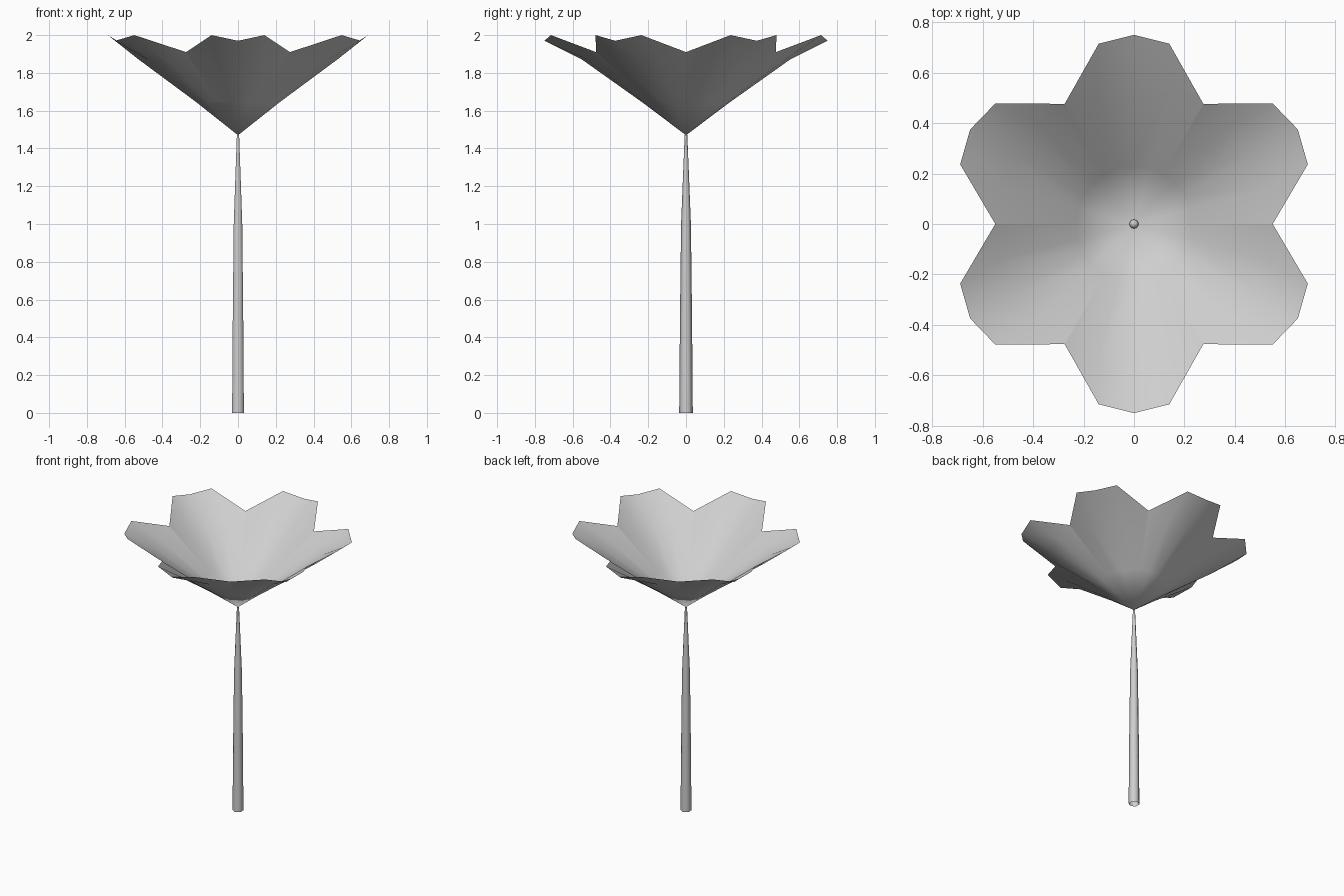
import bpy, bmesh
from math import sin, cos, radians
from mathutils import Matrix, Vector

cube = bpy.data.objects.get("Cube")
if cube:
    bpy.data.objects.remove(cube, do_unlink=True)

grey = bpy.data.materials.new("plain grey")
grey.use_nodes = True
colour = (0.62, 0.62, 0.62, 1)
grey.diffuse_color = colour
grey.node_tree.nodes["Principled BSDF"].inputs["Base Color"].default_value = colour


def finish(bm, name):
    """Turn a bmesh into a smooth grey object."""
    for face in bm.faces:
        face.smooth = True
    mesh = bpy.data.meshes.new(name)
    bm.to_mesh(mesh)
    bm.free()
    mesh.materials.append(grey)
    obj = bpy.data.objects.new(name, mesh)
    bpy.context.collection.objects.link(obj)
    return obj


# Blossom: six cupped petals joined around one pointed base
BASE_Z = 1.47
INNER_R, NOTCH_R = 0.23, 0.55
bm = bmesh.new()


def petal(angle):
    turn = Matrix.Rotation(angle, 3, 'Z')

    def vert(x, y, z):
        return bm.verts.new(turn @ Vector((x, y, z)))

    def arc(r, heights):
        return [vert(r * sin(radians(a)), r * cos(radians(a)), z)
                for a, z in zip((-30, -15, 0, 15, 30), heights)]

    apex = vert(0, 0, BASE_Z)
    inner = arc(INNER_R, (1.655, 1.646, 1.643, 1.646, 1.655))
    outer = arc(NOTCH_R, (1.91, 1.875, 1.87, 1.875, 1.91))
    tip = [vert(-0.14, 0.715, 2), vert(0, 0.75, 1.97), vert(0.14, 0.715, 2)]
    for i in range(4):
        bm.faces.new((apex, inner[i + 1], inner[i]))
        bm.faces.new((inner[i], inner[i + 1], outer[i + 1], outer[i]))
    for i in range(2):
        bm.faces.new((outer[i + 1], outer[i + 2], tip[i + 1], tip[i]))
    bm.faces.new((outer[0], outer[1], tip[0]))
    bm.faces.new((outer[3], outer[4], tip[2]))


for k in range(6):
    petal(radians(60 * k))
bmesh.ops.remove_doubles(bm, verts=bm.verts, dist=0.001)
bm.normal_update()

# Crease where neighbouring petals meet, outside the smooth base
for edge in bm.edges:
    radii = sorted(v.co.xy.length for v in edge.verts)
    along = (edge.verts[0].co.xy - edge.verts[1].co.xy).normalized()
    seam = any(abs(along.dot(Vector((cos(radians(60 * k)), sin(radians(60 * k)))))) > 0.999
               for k in range(3))
    if seam and radii[0] > 0.2 and radii[1] < 0.56 and len(edge.link_faces) == 2:
        edge.smooth = False
finish(bm, "petals")

# Stem: tapered six-sided tube, open at the bottom
bm = bmesh.new()
rings = []
for z, r in ((0, 0.036), (0.5, 0.032), (1.0, 0.026), (1.25, 0.016), (1.47, 0.007)):
    rings.append([bm.verts.new((r * sin(radians(60 * k)), r * cos(radians(60 * k)), z))
                  for k in range(6)])
for low, high in zip(rings, rings[1:]):
    for k in range(6):
        n = (k + 1) % 6
        bm.faces.new((low[k], high[k], high[n], low[n]))
bmesh.ops.recalc_face_normals(bm, faces=bm.faces)
finish(bm, "stem")

# Small bead in the heart of the blossom
bm = bmesh.new()
bmesh.ops.create_uvsphere(bm, u_segments=10, v_segments=6, radius=0.018,
                          matrix=Matrix.Translation((0, 0, 1.494)))
finish(bm, "flower_heart")
